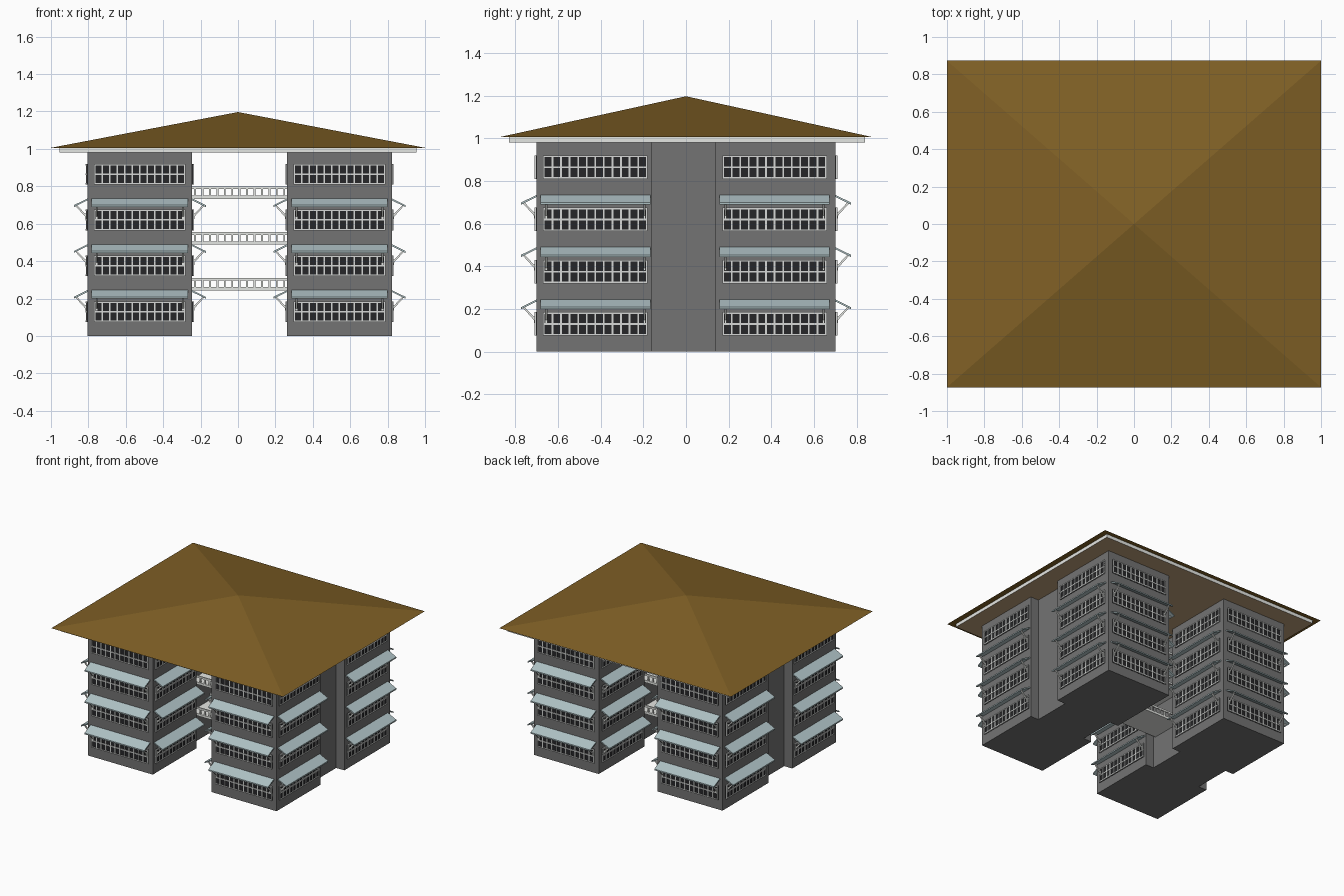
import bpy, bmesh, math
from mathutils import Matrix, Vector

if "Cube" in bpy.data.objects:
    bpy.data.objects.remove(bpy.data.objects["Cube"])


def material(name, r, g, b):
    lin = lambda c: (c / 255 / 12.92) if c < 10 else ((c / 255 + 0.055) / 1.055) ** 2.4
    m = bpy.data.materials.new(name)
    m.diffuse_color = (lin(r), lin(g), lin(b), 1)
    m.use_nodes = True
    m.node_tree.nodes["Principled BSDF"].inputs["Base Color"].default_value = m.diffuse_color
    return m


WALL = material("grey_wall", 115, 115, 115)
ROOF = material("brown_roof", 128, 96, 37)
SOFFIT = material("tan_soffit", 190, 160, 122)
TRIM = material("white_trim", 232, 234, 230)
FRAME = material("light_grey_frame", 215, 217, 215)
GLASS = material("dark_glass", 38, 38, 40)
AWNING = material("pale_blue_awning", 174, 193, 196)


def box(bm, x0, x1, y0, y1, z0, z1):
    m = Matrix.Translation(((x0 + x1) / 2, (y0 + y1) / 2, (z0 + z1) / 2))
    bmesh.ops.create_cube(bm, size=1, matrix=m @ Matrix.Diagonal((x1 - x0, y1 - y0, z1 - z0, 1)))


def extrude(bm, pts, vec):
    """Closed solid from a flat outline."""
    f = bm.faces.new([bm.verts.new(p) for p in pts])
    r = bmesh.ops.extrude_face_region(bm, geom=[f], use_keep_orig=True)
    bmesh.ops.translate(bm, vec=vec, verts=[v for v in r["geom"] if isinstance(v, bmesh.types.BMVert)])
    bmesh.ops.recalc_face_normals(bm, faces=bm.faces)


def to_mesh(bm, name, *mats):
    me = bpy.data.meshes.new(name)
    bm.to_mesh(me)
    bm.free()
    for m in mats:
        me.materials.append(m)
    return me


def place(me, name, matrix=None):
    ob = bpy.data.objects.new(name, me)
    bpy.context.collection.objects.link(ob)
    if matrix:
        ob.matrix_world = matrix
    return ob


# --- Main dimensions
CENTRES = (-0.525, 0.5425)         # x of the two buildings
HALF, CORE = 0.28, 0.21            # half widths of blocks and of the recessed core
Y0, Y1, Y2, Y3 = -0.70, -0.16, 0.135, 0.70
WALL_TOP = 0.985
FLOOR = 0.245

# --- Buildings: H-shaped plan, two blocks joined by a narrower core
for cx in CENTRES:
    bm = bmesh.new()
    side = [(HALF, Y0), (HALF, Y1), (CORE, Y1), (CORE, Y2), (HALF, Y2), (HALF, Y3)]
    plan = side + [(-x, y) for x, y in reversed(side)]
    extrude(bm, [(cx + x, y, 0) for x, y in plan], (0, 0, WALL_TOP))
    place(to_mesh(bm, "building", WALL), "building")

# --- Window glass and frame (local: centred on x, outward is -y, sill at z = 0)
W, H, BAR, COLS = 0.49, 0.11, 0.008, 12
bm = bmesh.new()
box(bm, -W / 2, W / 2, -0.004, 0, 0, H)
glass = to_mesh(bm, "window_glass", GLASS)

bm = bmesh.new()
for i in range(COLS + 1):
    x = -W / 2 + BAR / 2 + i * (W - BAR) / COLS
    box(bm, x - BAR / 2, x + BAR / 2, -0.009, 0, 0, H)
for z in (0, (H - BAR) / 2, H - BAR):
    box(bm, -W / 2, W / 2, -0.0095, 0, z, z + BAR)
frame = to_mesh(bm, "window_frame", FRAME)

# --- Sloping awning panel and its two struts
L = 0.515
bm = bmesh.new()
extrude(bm, [(-L / 2, 0, 0.170), (-L / 2, -0.073, 0.134), (-L / 2, -0.073, 0.124), (-L / 2, 0, 0.160)], (L, 0, 0))
awning = to_mesh(bm, "awning_panel", AWNING)

bm = bmesh.new()
for x in (-0.235, 0.225):
    extrude(bm, [(x, 0, 0.075), (x, -0.056, 0.134), (x, -0.064, 0.130), (x, -0.006, 0.066)], (0.01, 0, 0))
    extrude(bm, [(x, -0.004, 0.06), (x, -0.012, 0.06), (x, -0.012, 0.09), (x, -0.004, 0.09)], (0.01, 0, 0))
strut = to_mesh(bm, "awning_strut", TRIM)

# --- Windows on the three open faces of every block, awnings below the top floor
faces = []
for cx in CENTRES:
    faces += [(cx, Y0, 0), (cx, Y3, 180)]
    for yc in (-0.425, 0.415):
        faces += [(cx + HALF, yc, 90), (cx - HALF, yc, -90)]
for x, y, ang in faces:
    for level in range(4):
        m = Matrix.Translation((x, y, 0.075 + level * FLOOR)) @ Matrix.Rotation(math.radians(ang), 4, "Z")
        place(glass, "window_glass", m)
        place(frame, "window_frame", m)
        if level < 3:
            place(awning, "awning_panel", m)
            place(strut, "awning_strut", m)

# --- Foot bridges between the cores: deck and open railings
BX0, BX1 = CENTRES[0] + CORE, CENTRES[1] - CORE
for level in range(3):
    z = 0.243 + level * FLOOR
    bm = bmesh.new()
    box(bm, BX0, BX1, -0.13, 0.105, z, z + 0.014)
    place(to_mesh(bm, "bridge_deck", TRIM), "bridge_deck")
    bm = bmesh.new()
    for y in (-0.14, 0.105):
        box(bm, BX0, BX1, y, y + 0.01, z, z + 0.018)
        box(bm, BX0, BX1, y, y + 0.01, z + 0.053, z + 0.067)
        n = 16
        for i in range(n + 1):
            x = BX0 + 0.006 + i * (BX1 - BX0 - 0.012) / n
            box(bm, x - 0.005, x + 0.005, y + 0.001, y + 0.009, z + 0.018, z + 0.053)
    place(to_mesh(bm, "bridge_railing", TRIM), "bridge_railing")

# --- Fascia slab under the roof, tan on its underside
bm = bmesh.new()
box(bm, -0.955, 0.955, -0.83, 0.838, 0.98, 1.006)
bm.normal_update()
for f in bm.faces:
    f.material_index = 1 if f.normal.z < -0.5 else 0
place(to_mesh(bm, "fascia_slab", TRIM, SOFFIT), "fascia_slab")

# --- Hipped pyramid roof
bm = bmesh.new()
corners = [bm.verts.new((sx, sy * 0.873, 1.006)) for sx, sy in ((-1, -1), (1, -1), (1, 1), (-1, 1))]
apex = bm.verts.new((0, 0, 1.197))
bm.faces.new(corners[::-1])
for i in range(4):
    bm.faces.new((corners[i], corners[(i + 1) % 4], apex))
place(to_mesh(bm, "roof", ROOF), "roof")
